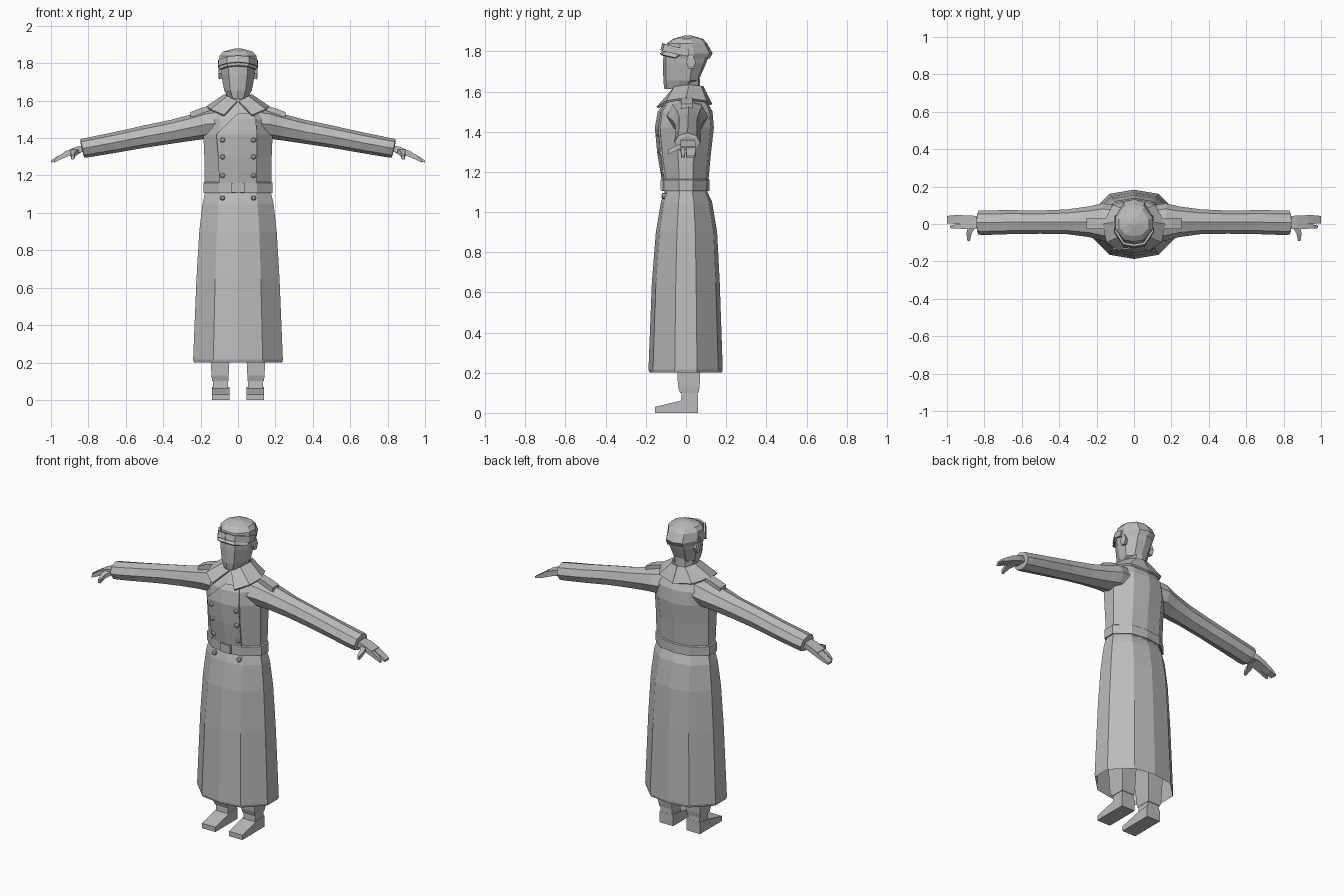
import bpy, math
from mathutils import Vector

if "Cube" in bpy.data.objects:
    bpy.data.objects.remove(bpy.data.objects["Cube"])

grey = bpy.data.materials.new("cloth_grey")
grey.diffuse_color = (0.5, 0.5, 0.5, 1)
grey.use_nodes = True
grey.node_tree.nodes["Principled BSDF"].inputs["Base Color"].default_value = grey.diffuse_color


def loft(name, rings, closed=True, cap0=False, cap1=False, mirror=False, thick=0):
    """Bridge rings of points with quads, optionally capped, mirrored or thickened."""
    n = len(rings[0])
    verts = [p for r in rings for p in r]
    faces = []
    for i in range(len(rings) - 1):
        for j in range(n if closed else n - 1):
            k = (j + 1) % n
            faces.append((i * n + j, i * n + k, (i + 1) * n + k, (i + 1) * n + j))
    if cap0:
        faces.append(tuple(reversed(range(n))))
    if cap1:
        faces.append(tuple((len(rings) - 1) * n + j for j in range(n)))
    me = bpy.data.meshes.new(name)
    me.from_pydata(verts, [], faces)
    me.materials.append(grey)
    ob = bpy.data.objects.new(name, me)
    bpy.context.collection.objects.link(ob)
    if mirror:
        ob.modifiers.new("mirror", "MIRROR").use_mirror_merge = False
    if thick:
        s = ob.modifiers.new("thickness", "SOLIDIFY")
        s.thickness, s.offset = thick, 0
    return ob


def body_ring(z, w, f, b):
    """Ten-sided horizontal outline: half width, front y and back y."""
    h = [(0, f), (.55 * w, .88 * f), (w, .3 * f), (w, .3 * b), (.55 * w, .88 * b), (0, b)]
    h += [(-x, y) for x, y in reversed(h[1:5])]
    return [(x, y, z) for x, y in h]


def limb_ring(x, yc, zc, ry, rz, n=8, lean=0):
    """Outline across the arm direction."""
    return [(x + lean * math.sin(a), yc + ry * math.cos(a), zc + rz * math.sin(a))
            for a in (math.tau * i / n for i in range(n))]


def box_ring_x(x, y0, y1, z0, z1):
    return [(x, y0, z0), (x, y1, z0), (x, y1, z1), (x, y0, z1)]


def box_ring_z(z, x0, x1, y0, y1):
    return [(x0, y0, z), (x1, y0, z), (x1, y1, z), (x0, y1, z)]


TORSO = [(1.10, .175, -.108, .108), (1.16, .178, -.112, .112), (1.30, .18, -.135, .125),
         (1.42, .185, -.146, .139), (1.50, .175, -.132, .132), (1.56, .13, -.09, .1),
         (1.61, .065, -.055, .07)]
SKIRT = [(1.10, .178, -.107, .107), (1.05, .19, -.125, .13), (.90, .207, -.15, .155),
         (.65, .222, -.17, .168), (.215, .24, -.187, .183), (.20, .236, -.182, .179)]


def front_y(x, z):
    """Front surface of the coat at x, z."""
    table = TORSO if z >= 1.1 else SKIRT[::-1]
    for a, b in zip(table, table[1:]):
        if a[0] <= z <= b[0]:
            t = (z - a[0]) / (b[0] - a[0])
            w, f = (a[k] + t * (b[k] - a[k]) for k in (1, 2))
            return f * (1 - .12 * min(1, abs(x) / (.55 * w)))
    return -.1


# Coat body, open skirt and belt
loft("coat_torso", [body_ring(*r) for r in TORSO], cap1=True)
loft("coat_skirt", [body_ring(*r) for r in reversed(SKIRT)])
loft("belt", [body_ring(1.105, .178, -.112, .112), body_ring(1.105, .185, -.12, .118),
              body_ring(1.16, .185, -.12, .118), body_ring(1.165, .178, -.112, .112)])
loft("belt_buckle", [box_ring_z(z, -.035, .035, -.126, -.105) for z in (1.108, 1.16)],
     cap0=True, cap1=True)

# Overlapping front panel with slanted top edge
rows = [(1.16, -.1, .098), (1.30, -.105, .1), (1.42, -.115, .1), (1.50, -.035, .095),
        (1.53, 0, .08)]
loft("front_overlap", [[(x, front_y(x, z) - .005, z) for x in (l, (l + r) / 2 if l >= 0 else 0, r)]
                       for z, l, r in rows], closed=False, thick=.008)

# Double row of buttons
for i, z in enumerate((1.39, 1.30, 1.20, 1.08)):
    y = front_y(.083, z)
    ring = lambda yy, r: [(.083 + r * math.cos(math.tau * k / 8), yy,
                           z + r * math.sin(math.tau * k / 8)) for k in range(8)]
    loft(f"buttons_{i + 1}", [ring(y + .01, .014), ring(y - .013, .014), ring(y - .019, .008)],
         cap1=True, mirror=True)

# Folded collar with pointed front tips
neck_line = [(.004, -.07, 1.595), (.055, -.055, 1.62), (.07, .015, 1.63),
             (.045, .07, 1.625), (0, .08, 1.625)]
outer = [(.075, -.142, 1.52), (.145, -.095, 1.55), (.165, 0, 1.565),
         (.11, .1, 1.55), (0, .125, 1.535)]
loft("collar", [outer, neck_line], closed=False, mirror=True, thick=.012)

# Shoulder straps
loft("shoulder_strap", [box_ring_x(.15, -.024, .03, 1.54, 1.572),
                        box_ring_x(.20, -.026, .032, 1.525, 1.56),
                        box_ring_x(.255, -.026, .032, 1.50, 1.538)],
     cap0=True, cap1=True, mirror=True)

# Sleeves with turned-in cuffs
loft("sleeve", [limb_ring(.09, .0, 1.48, .10, .085), limb_ring(.17, .01, 1.474, .10, .078),
                limb_ring(.24, .012, 1.458, .082, .071), limb_ring(.36, .012, 1.433, .066, .064),
                limb_ring(.50, .01, 1.408, .062, .06), limb_ring(.66, .01, 1.376, .064, .056),
                limb_ring(.80, .007, 1.35, .066, .052, lean=.006),
                limb_ring(.832, .007, 1.345, .064, .05, lean=.01),
                limb_ring(.835, .007, 1.345, .045, .034, lean=.008)],
     cap1=True, mirror=True)

# Hands: palm, two finger groups and thumb
loft("palm", [box_ring_x(.81, -.022, .036, 1.33, 1.366), box_ring_x(.87, -.028, .046, 1.318, 1.352),
              box_ring_x(.93, -.026, .047, 1.294, 1.326)], cap0=True, cap1=True, mirror=True)
for name, y0, y1, tip in (("index_finger", -.025, -.004, .985), ("fingers", .001, .047, 1.0)):
    loft(name, [box_ring_x(.92, y0, y1, 1.298, 1.328), box_ring_x(.96, y0, y1, 1.28, 1.306),
                box_ring_x(tip, y0 + .003, y1 - .004, 1.268, 1.28)],
         cap0=True, cap1=True, mirror=True)
loft("thumb", [[(x - w, y, z - .012), (x + w, y, z - .012), (x + w, y, z + .012), (x - w, y, z + .012)]
               for x, y, z, w in ((.865, -.01, 1.333, .022), (.882, -.05, 1.318, .014),
                                  (.884, -.09, 1.298, .007))],
     cap0=True, cap1=True, mirror=True)

# Neck and head, crowned by the cap
loft("neck", [body_ring(1.54, .065, -.05, .07), body_ring(1.70, .06, -.04, .068)])
loft("head", [body_ring(1.612, .05, -.108, -.03), body_ring(1.655, .074, -.113, .062),
              body_ring(1.74, .09, -.114, .10), body_ring(1.80, .096, -.112, .122)], cap0=True)
loft("cap", [body_ring(1.765, .093, -.108, .118), body_ring(1.79, .1, -.112, .133),
             body_ring(1.84, .098, -.095, .105), body_ring(1.862, .08, -.065, .085),
             body_ring(1.878, .02, -.01, .03)], cap1=True)

# Folded cap band with a short peak
low = [(0, -.121, 1.805), (.055, -.112, 1.8), (.1, -.045, 1.785), (.102, .01, 1.775)]
loft("cap_band", [low, [(x * .99, y + .008, z + .035) for x, y, z in low]],
     closed=False, mirror=True, thick=.012)
loft("cap_peak", [[(x, y + .012, z - .004) for x, y, z in low[:3]],
                  [(x * .98, y - .008, z - .018) for x, y, z in low[:3]]],
     closed=False, mirror=True, thick=.008)

# Ears
loft("ear", [[(x, .025 + s * math.cos(a) * .024, 1.745 + s * math.sin(a) * .036)
              for a in (math.tau * k / 6 for k in range(6))]
             for x, s in ((.08, .8), (.102, 1), (.105, .6))], cap1=True, mirror=True)

# Trouser legs, ankles and wedge shoes
loft("trouser_leg", [box_ring_z(.10, .052, .138, -.03, .062), box_ring_z(.13, .05, .142, -.04, .068),
                     box_ring_z(.45, .035, .155, -.055, .08)], cap0=True, cap1=True, mirror=True)
loft("ankle", [box_ring_z(.04, .052, .134, -.025, .06), box_ring_z(.11, .054, .134, -.022, .058)],
     mirror=True)
shoe = [(-.155, 0), (.06, 0), (.06, .07), (-.02, .062), (-.155, .03)]
loft("shoe", [[(x, y, z) for y, z in shoe] for x in (.046, .138)],
     cap0=True, cap1=True, mirror=True)

# Make every surface face outwards
import bmesh
for ob in bpy.context.collection.objects:
    bm = bmesh.new()
    bm.from_mesh(ob.data)
    bmesh.ops.recalc_face_normals(bm, faces=bm.faces)
    bm.to_mesh(ob.data)
    bm.free()
